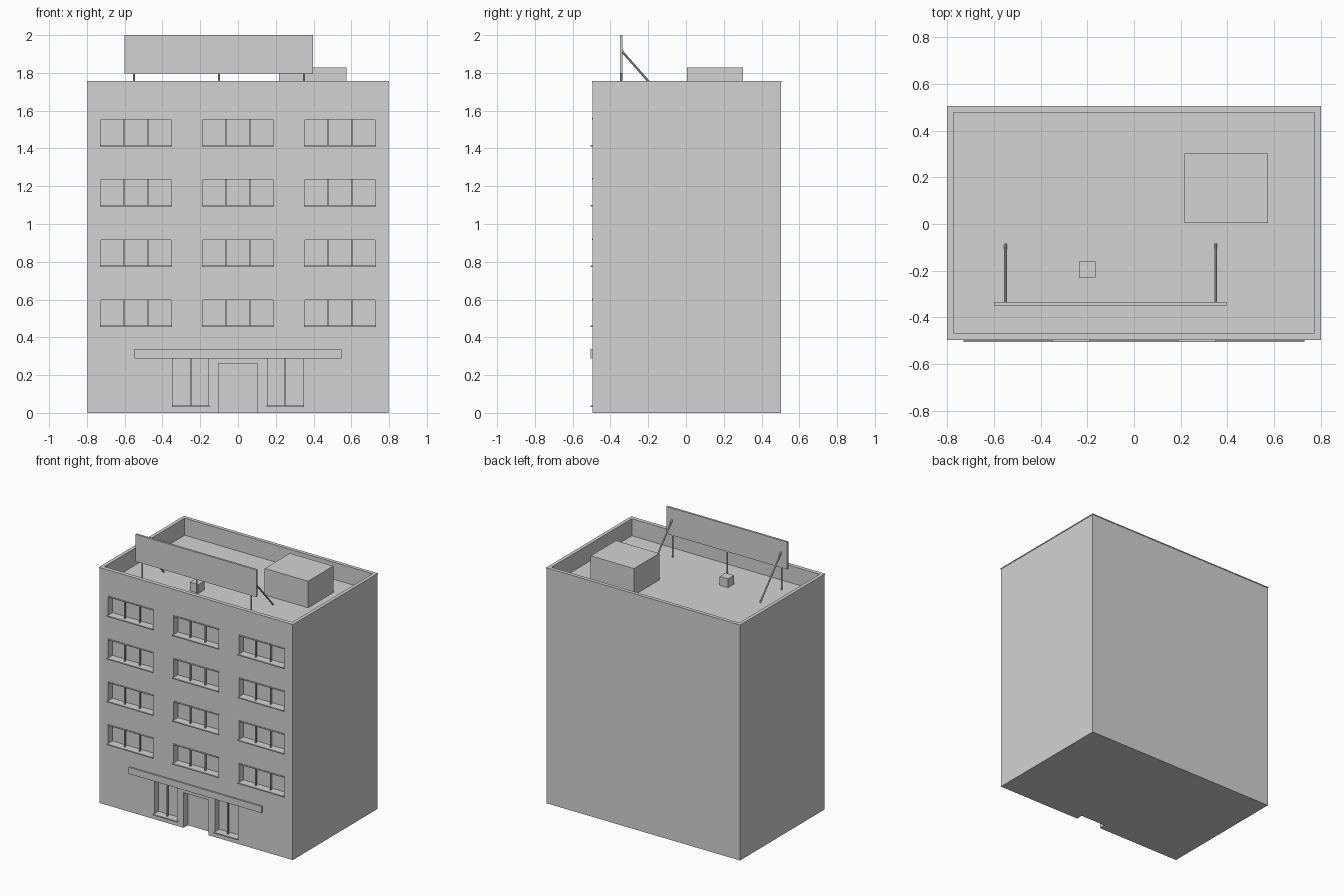
import bpy
import bmesh
from mathutils import Vector, Matrix

default = bpy.data.objects.get("Cube")
if default:
    bpy.data.objects.remove(default, do_unlink=True)

grey = bpy.data.materials.new("plain_grey")
grey.use_nodes = True
grey.diffuse_color = (0.65, 0.65, 0.65, 1)
grey.node_tree.nodes["Principled BSDF"].inputs["Base Color"].default_value = grey.diffuse_color


def add_box(bm, x, y, z):
    """Box spanning the (low, high) pairs x, y and z."""
    size = Matrix.Diagonal((x[1] - x[0], y[1] - y[0], z[1] - z[0], 1))
    centre = Matrix.Translation([(a + b) / 2 for a, b in (x, y, z)])
    bmesh.ops.create_cube(bm, size=1, matrix=centre @ size)


def add_rod(bm, start, end, radius):
    start, end = Vector(start), Vector(end)
    axis = end - start
    turn = axis.to_track_quat('Z', 'Y').to_matrix().to_4x4()
    bmesh.ops.create_cone(bm, cap_ends=True, segments=8, radius1=radius, radius2=radius,
                          depth=axis.length, matrix=Matrix.Translation((start + end) / 2) @ turn)


def finish(name, bm):
    mesh = bpy.data.meshes.new(name)
    bm.to_mesh(mesh)
    bm.free()
    mesh.materials.append(grey)
    obj = bpy.data.objects.new(name, mesh)
    bpy.context.collection.objects.link(obj)
    return obj


def box(name, x, y, z):
    bm = bmesh.new()
    add_box(bm, x, y, z)
    return finish(name, bm)


def carve(obj, cutter):
    """Subtract the cutter and bake the result."""
    mod = obj.modifiers.new("openings", 'BOOLEAN')
    mod.object, mod.operation, mod.solver = cutter, 'DIFFERENCE', 'EXACT'
    graph = bpy.context.evaluated_depsgraph_get()
    baked = bpy.data.meshes.new_from_object(obj.evaluated_get(graph))
    obj.modifiers.clear()
    obj.data = baked


FRONT, DEPTH, PROUD = -0.494, 0.05, -0.505
ROOF, TOP = 1.63, 1.757

# Each opening: centre x, half width, bottom, top, number of panes
upper = [(x, 0.184, 0.462 + 0.319 * row, 0.597 + 0.319 * row, 3)
         for row in range(4) for x in (-0.54, 0, 0.54)]
shop = [(x, 0.094, 0.04, 0.29, 2) for x in (-0.25, 0.25)]

# Cutters for windows, door and sunken roof
bm = bmesh.new()
recess = (FRONT - 0.1, FRONT + DEPTH)
for x, w, low, high, panes in upper + shop:
    add_box(bm, (x - w, x + w), recess, (low, high))
add_box(bm, (-0.103, 0.103), recess, (-0.1, 0.262))
openings = finish("opening_cutter", bm)
roof_well = box("roof_cutter", (-0.774, 0.774), (-0.467, 0.478), (ROOF, 2))

# Walls and parapet coping
walls = box("walls", (-0.797, 0.797), (FRONT, 0.502), (0, 1.75))
carve(walls, openings)
carve(walls, roof_well)
coping = box("parapet_coping", (-0.8, 0.8), (-0.497, 0.505), (1.75, TOP))
carve(coping, roof_well)
for cutter in (openings, roof_well):
    bpy.data.objects.remove(cutter, do_unlink=True)

# Window bars, sills and slim head trims
bars, sills, heads = bmesh.new(), bmesh.new(), bmesh.new()
for x, w, low, high, panes in upper + shop:
    for i in range(1, panes):
        mid = x - w + 2 * w * i / panes
        add_box(bars, (mid - 0.004, mid + 0.004), (FRONT + 0.015, FRONT + 0.027), (low, high))
    add_box(sills, (x - w - 0.006, x + w + 0.006), (PROUD, FRONT + 0.01), (low - 0.008, low))
for x, w, low, high, panes in upper:
    add_box(heads, (x - w - 0.004, x + w + 0.004), (FRONT - 0.004, FRONT + 0.004), (high, high + 0.008))
finish("window_bars", bars)
finish("window_sills", sills)
finish("window_heads", heads)

# Entrance canopy
box("entrance_canopy", (-0.548, 0.548), (PROUD, FRONT + 0.01), (0.288, 0.337))

# Rooftop hut and vent
box("rooftop_hut", (0.217, 0.574), (0.005, 0.302), (ROOF - 0.005, 1.828))
box("rooftop_vent", (-0.235, -0.165), (-0.23, -0.16), (ROOF - 0.005, ROOF + 0.065))

# Rooftop board on posts with slanted braces
box("sign_board", (-0.6, 0.397), (-0.35, -0.335), (1.797, 2))
posts, braces = bmesh.new(), bmesh.new()
for x in (-0.55, -0.1, 0.35):
    add_rod(posts, (x, -0.343, ROOF), (x, -0.343, 1.8), 0.006)
for x in (-0.55, 0.35):
    add_rod(braces, (x, -0.34, 1.915), (x, -0.087, ROOF), 0.006)
for name, part in (("sign_posts", posts), ("sign_braces", braces)):
    rods = finish(name, part)
    bpy.ops.object.select_all(action='DESELECT')
    rods.select_set(True)
    bpy.context.view_layer.objects.active = rods
    bpy.ops.object.shade_smooth_by_angle()
